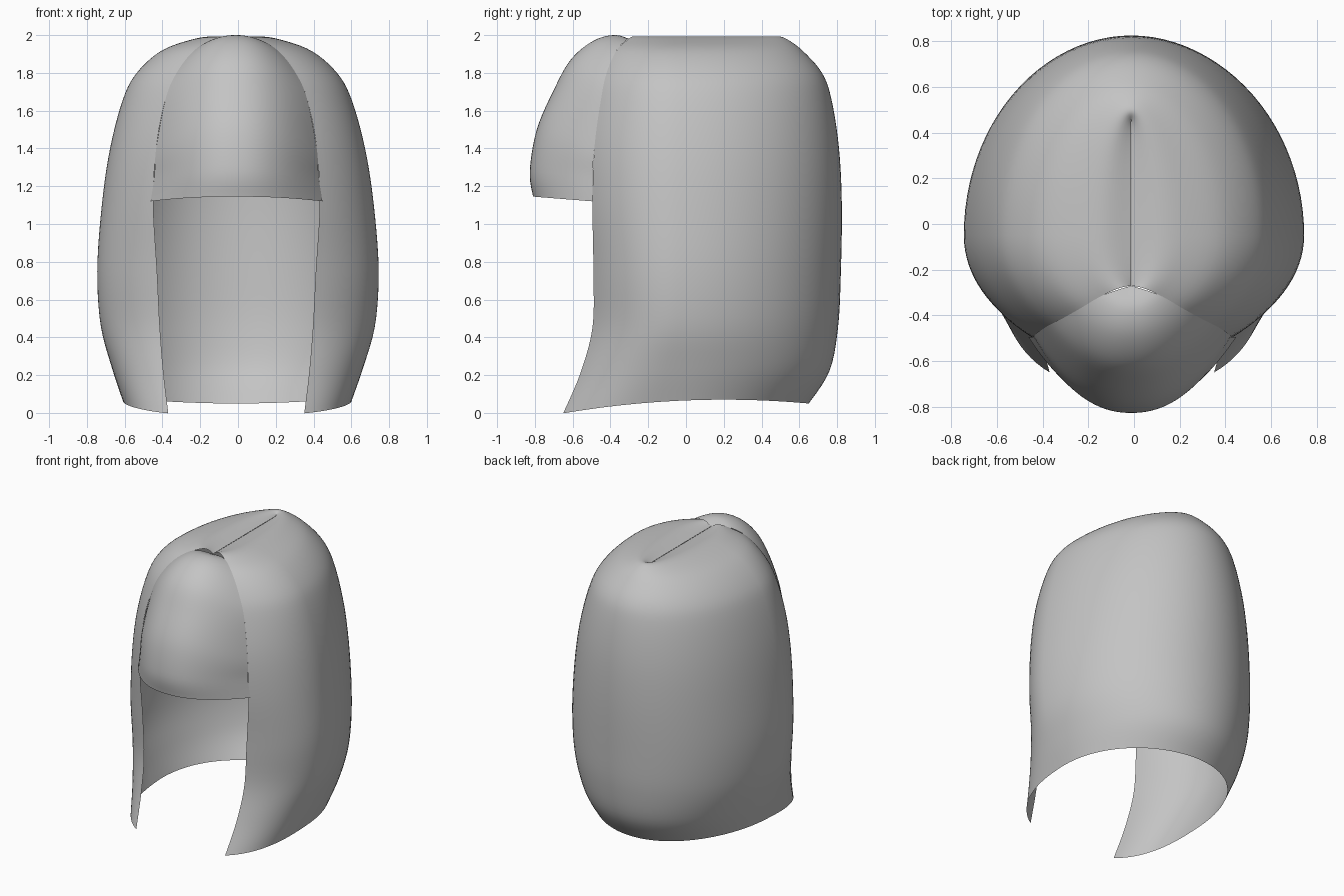
import bpy
import math

cube = bpy.data.objects.get("Cube")
if cube:
    bpy.data.objects.remove(cube, do_unlink=True)

grey = bpy.data.materials.new("hair grey")
grey.use_nodes = True
COLOUR = (0.55, 0.55, 0.55, 1)
grey.diffuse_color = COLOUR
grey.node_tree.nodes["Principled BSDF"].inputs["Base Color"].default_value = COLOUR


def smooth_rows(rows, steps):
    """Pass a smooth curve through each column of a list of rows."""
    out = []
    last = len(rows) - 1
    for i in range(last):
        quad = [rows[max(i - 1, 0)], rows[i], rows[i + 1], rows[min(i + 2, last)]]
        for k in range(steps):
            t = k / steps
            out.append([b + 0.5 * t * (c - a + t * (2 * a - 5 * b + 4 * c - d
                        + t * (3 * (b - c) + d - a))) for a, b, c, d in zip(*quad)])
    out.append(list(rows[-1]))
    return out


def sheet(name, grid):
    """Skin a grid of points, shifting the centre line slightly off the middle."""
    n = len(grid[0])
    verts = [(x - 0.012 * (1 - (x / 0.75) ** 2), y, z) for row in grid for x, y, z in row]
    faces = [(r * n + c, r * n + c + 1, (r + 1) * n + c + 1, (r + 1) * n + c)
             for r in range(len(grid) - 1) for c in range(n - 1)]
    mesh = bpy.data.meshes.new(name)
    mesh.from_pydata(verts, [], faces)
    mesh.materials.append(grey)
    mesh.update()
    obj = bpy.data.objects.new(name, mesh)
    bpy.context.collection.objects.link(obj)
    bpy.context.view_layer.objects.active = obj
    obj.select_set(True)
    bpy.ops.object.shade_smooth_by_angle(angle=math.radians(60))
    obj.select_set(False)
    return obj


# Main hair: height, half width, back y, front edge x, front edge y, front squareness
SECTIONS = [
    (0.0, 0.605, 0.65, 0.36, -0.65, 2.6),
    (0.2, 0.665, 0.76, 0.385, -0.56, 2.3),
    (0.45, 0.725, 0.805, 0.405, -0.495, 2),
    (0.75, 0.745, 0.82, 0.42, -0.49, 2),
    (1.1, 0.72, 0.825, 0.44, -0.495, 2),
    (1.4, 0.675, 0.81, 0.425, -0.485, 2),
    (1.66, 0.605, 0.77, 0.375, -0.45, 2),
    (1.8, 0.53, 0.72, 0.315, -0.42, 2),
    (1.915, 0.40, 0.62, 0.225, -0.37, 2),
    (1.975, 0.24, 0.54, 0.12, -0.31, 2),
    (1.992, 0.12, 0.49, 0.05, -0.28, 2),
    (1.965, 0.001, 0.45, 0.0, -0.27, 2),
]
MID_Y = -0.05


def section(z, a, back, edge_x, edge_y, p):
    """One open ring: half ellipse behind, partial squared ellipse in front."""
    half = []
    for i in range(25):
        t = math.pi / 2 * i / 24
        half.append((a * math.sin(t), MID_Y + (back - MID_Y) * math.cos(t)))
    ratio = max(edge_x, 0) / a
    depth = (MID_Y - edge_y) / (1 - ratio ** p) ** (1 / p)
    end = math.acos(ratio ** (p / 2))
    for i in range(1, 17):
        t = end * i / 16
        half.append((a * max(math.cos(t), 0) ** (2 / p),
                     MID_Y - depth * math.sin(t) ** (2 / p)))
    ring = [(-x, y) for x, y in reversed(half[1:])] + half
    # The hem arches up between the front locks and the back
    fade = max(0, 1 - z / 0.5)
    return [(x, y, z + fade * (0.07 - 0.1 * (y - 0.2) ** 2)) for x, y in ring]


main = [section(*s) for s in smooth_rows(SECTIONS, 5)]
sheet("main_hair", [row[::-1] for row in main])

# Fringe: edge x, y, z, then centre y, z
FRINGE = [
    (0.455, -0.495, 1.12, -0.81, 1.145),
    (0.435, -0.495, 1.25, -0.827, 1.28),
    (0.425, -0.485, 1.4, -0.79, 1.5),
    (0.375, -0.45, 1.66, -0.70, 1.71),
    (0.315, -0.42, 1.8, -0.61, 1.87),
    (0.225, -0.37, 1.915, -0.49, 1.97),
    (0.12, -0.31, 1.975, -0.37, 2.0),
    (0.0, -0.27, 1.965, -0.27, 1.965),
]
fringe = []
for ex, ey, ez, cy, cz in smooth_rows(FRINGE, 6):
    row = []
    for i in range(-16, 17):
        s = i / 16
        w = abs(s) ** 2.2
        row.append((ex * s, cy + (ey - cy) * w, cz + (ez - cz) * w))
    fringe.append(row)
sheet("fringe", fringe)
